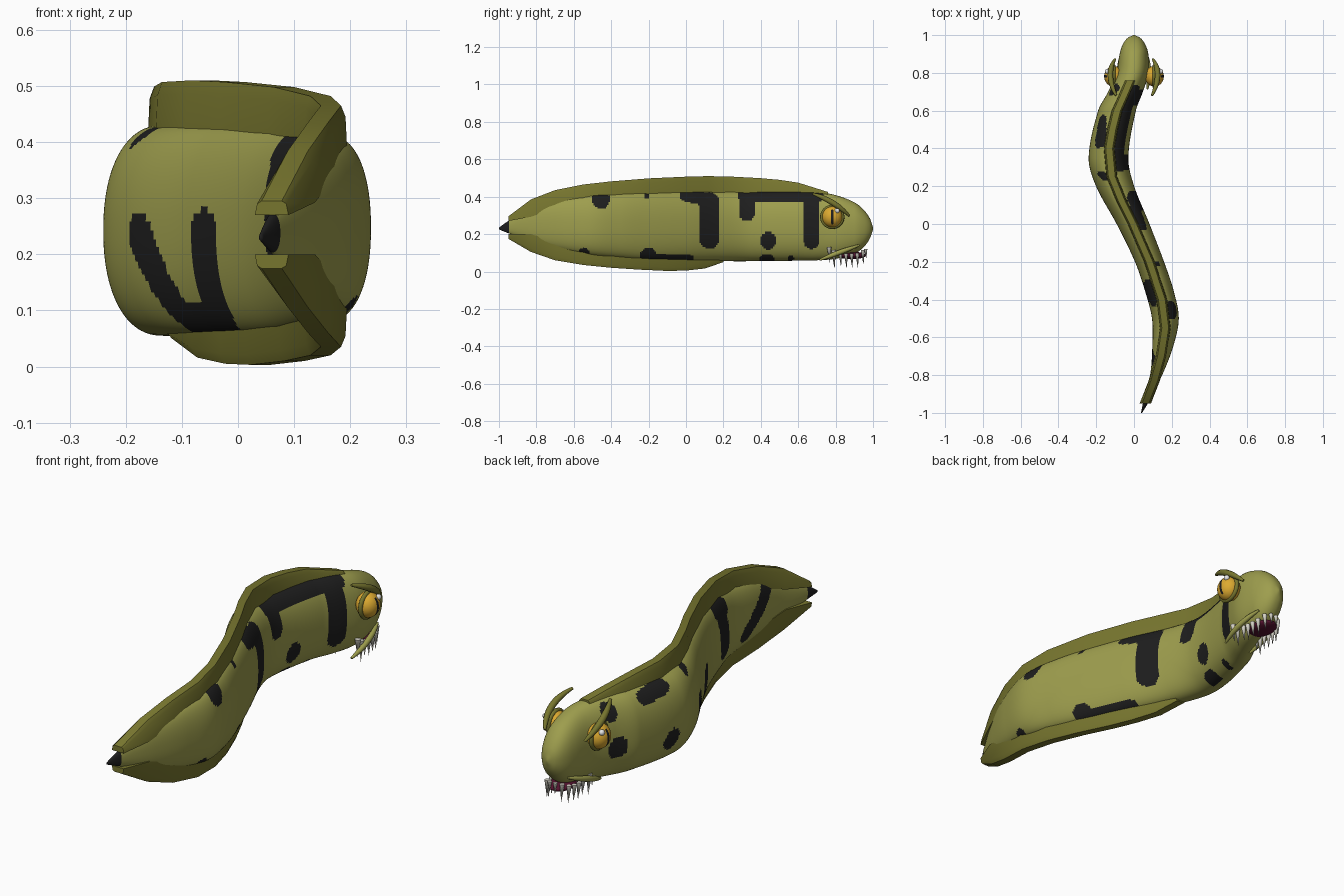
import bpy, bmesh, math
from mathutils import Vector

if "Cube" in bpy.data.objects:
    bpy.data.objects.remove(bpy.data.objects["Cube"])

def mat(name, c):
    m = bpy.data.materials.new(name)
    m.diffuse_color = (*c, 1)
    m.use_nodes = True
    m.node_tree.nodes["Principled BSDF"].inputs["Base Color"].default_value = m.diffuse_color
    return m

OLIVE = mat("olive skin", (0.34, 0.34, 0.075))
DARK = mat("dark olive", (0.185, 0.18, 0.028))
BLACK = mat("black", (0.013, 0.013, 0.013))
YELLOW = mat("amber", (0.72, 0.40, 0.03))
WHITE = mat("white", (0.9, 0.9, 0.9))
BONE = mat("tooth ivory", (0.68, 0.66, 0.58))
RED = mat("mouth red", (0.09, 0.006, 0.028))

def finish(bm, name, mats, angle=180):
    bmesh.ops.recalc_face_normals(bm, faces=bm.faces)
    me = bpy.data.meshes.new(name)
    bm.to_mesh(me)
    bm.free()
    for m in mats:
        me.materials.append(m)
    ob = bpy.data.objects.new(name, me)
    bpy.context.collection.objects.link(ob)
    bpy.ops.object.select_all(action='DESELECT')
    ob.select_set(True)
    bpy.context.view_layer.objects.active = ob
    bpy.ops.object.shade_smooth_by_angle(angle=math.radians(angle))
    return ob

def loft(bm, rings):
    rows = [[bm.verts.new(p) for p in r] for r in rings]
    n = len(rows[0])
    for a, b in zip(rows, rows[1:]):
        for i in range(n):
            bm.faces.new((a[i], a[(i + 1) % n], b[(i + 1) % n], b[i]))
    bm.faces.new(rows[0])
    bm.faces.new(rows[-1])

# Body stations: y, centre x, half width, top z, bottom z
BODY = [(-1, .04, .003, .235, .225), (-.95, .06, .013, .27, .205), (-.8, .117, .032, .345, .15),
        (-.65, .152, .055, .39, .11), (-.5, .166, .071, .41, .085), (-.35, .133, .076, .42, .07),
        (-.2, .082, .077, .425, .06), (0, -.005, .087, .43, .056), (.2, -.1, .101, .43, .055),
        (.35, -.135, .105, .43, .055), (.6, -.09, .1, .43, .058), (.7, -.045, .092, .425, .06),
        (.8, -.008, .086, .408, .068), (.9, 0, .076, .37, .095), (.95, 0, .06, .33, .13),
        (.985, 0, .034, .28, .18), (1, 0, .003, .235, .225)]

def station(y):
    k = 0
    while k < len(BODY) - 2 and y > BODY[k + 1][0]:
        k += 1
    p = [BODY[max(0, min(len(BODY) - 1, k + j))] for j in (-1, 0, 1, 2)]
    h = p[2][0] - p[1][0]
    t = max(0, min(1, (y - p[1][0]) / h))
    out = []
    for c in range(1, 5):
        m0 = (p[2][c] - p[0][c]) / (p[2][0] - p[0][0]) * h
        m1 = (p[3][c] - p[1][c]) / (p[3][0] - p[1][0]) * h
        out.append((2*t**3 - 3*t*t + 1) * p[1][c] + (t**3 - 2*t*t + t) * m0
                   + (3*t*t - 2*t**3) * p[2][c] + (t**3 - t*t) * m1)
    return out

# Black markings as capsules on each flank: y0, z0, y1, z1, radius
RIGHT = [(.31, .405, .70, .405, .035), (.325, .4, .325, .31, .042), (.67, .4, .67, .16, .04),
         (.44, .17, .44, .16, .042), (0, .41, .12, .38, .035), (.125, .37, .125, .175, .053),
         (-.2, .08, -.2, .085, .045), (-.2, .075, .02, .067, .022), (-.455, .38, -.455, .4, .045),
         (-.21, .405, -.21, .41, .015), (-.55, .1, -.54, .1, .025), (.42, .06, .44, .06, .032),
         (.56, .07, .56, .07, .017)]
LEFT = [(.69, .2, .69, .22, .038), (.71, .36, .71, .38, .03), (.43, .165, .42, .18, .04),
        (.55, .39, .43, .405, .028), (.25, .42, .26, .41, .02), (.15, .24, .07, .1, .036),
        (.07, .08, -.05, .09, .028), (-.06, .1, -.06, .24, .042), (-.33, .39, -.4, .37, .04),
        (-.36, .35, -.38, .2, .052), (-.73, .34, -.68, .27, .033), (-.68, .27, -.58, .17, .035)]

def marked(y, z, spots):
    for a, b, c, d, r in spots:
        u, v = Vector((c - a, d - b)), Vector((y - a, z - b))
        t = max(0, min(1, v.dot(u) / max(u.dot(u), 1e-9)))
        if (v - u * t).length < r:
            return True
    return False

# Body
bm = bmesh.new()
N, rings = 96, []
for i in range(301):
    y = -math.cos(math.pi * i / 300) * .35 + (-1 + 2 * i / 300) * .65
    cx, hw, zt, zb = station(y)
    ring = []
    for j in range(N):
        a = 2 * math.pi * j / N
        c, s = math.cos(a), math.sin(a)
        ring.append((cx + hw * math.copysign(abs(c) ** .9, c), y,
                     (zt + zb) / 2 + (zt - zb) / 2 * math.copysign(abs(s) ** .9, s)))
    rings.append(ring)
loft(bm, rings)
for f in bm.faces:
    p = f.calc_center_median()
    side = RIGHT if p.x > station(p.y)[0] else LEFT
    f.material_index = int(p.y < -.945 or marked(p.y, p.z, side))
finish(bm, "body", [OLIVE, BLACK])

# Fins: tapered strips that follow the spine (y, tip z)
def fin(name, pts, up):
    bm = bmesh.new()
    rings = []
    for y, tip in pts:
        cx, hw, zt, zb = station(y)
        base = zt - .04 if up else zb + .04
        if y < -.9:
            base = tip - .025 if up else tip + .025
        mid = base + (tip - base) * .8
        rings.append([(cx - .03, y, base), (cx - .026, y, mid), (cx - .018, y, tip),
                      (cx + .018, y, tip), (cx + .026, y, mid), (cx + .03, y, base)])
    loft(bm, rings)
    finish(bm, name, [DARK], 35)

fin("dorsal_fin", [(-.95, .295), (-.83, .385), (-.7, .435), (-.55, .465), (-.4, .482), (-.2, .498),
                   (0, .507), (.12, .51), (.25, .507), (.4, .499), (.5, .49), (.6, .475),
                   (.68, .45), (.76, .425)], True)
fin("belly_fin", [(-.95, .175), (-.83, .105), (-.7, .06), (-.55, .035), (-.4, .02), (-.25, .01),
                  (-.1, .003), (0, .005), (.1, .016), (.2, .05)], False)

def ball(name, loc, scale, mats, rule=None):
    bm = bmesh.new()
    bmesh.ops.create_uvsphere(bm, u_segments=48, v_segments=32, radius=1)
    for f in bm.faces:
        if rule:
            f.material_index = rule(f.calc_center_median())
    for v in bm.verts:
        v.co = Vector(loc) + Vector([v.co[k] * scale[k] for k in range(3)])
    finish(bm, name, mats)

def tube(name, pts, radii, material):
    # Smooth tapered ridge through a few points
    bm = bmesh.new()
    a, b, c = map(Vector, pts)
    rings = []
    for i in range(13):
        t = i / 12
        p = a * (1 - t) * (1 - 2 * t) + b * 4 * t * (1 - t) + c * t * (2 * t - 1)
        d = (a * (4 * t - 3) + b * (4 - 8 * t) + c * (4 * t - 1)).normalized()
        n = d.cross(Vector((1, 0, 0))).normalized()
        m = d.cross(n)
        r = radii[0] + (radii[1] - radii[0]) * abs(2 * t - 1) ** 2
        rings.append([p + (n * math.cos(k * math.pi / 5) + m * math.sin(k * math.pi / 5)) * r
                      for k in range(10)])
    loft(bm, rings)
    finish(bm, name, [material], 50)

for s, tag in ((1, "right"), (-1, "left")):
    # Eye with slit pupil, glint, lid ring and brow
    ball(tag + "_eye", (s * .108, .782, .292), (.05, .054, .056), [YELLOW, BLACK],
         lambda p: int(p.x * s > 0 and (p.y / .17) ** 2 + (p.z / .72) ** 2 < 1))
    ball(tag + "_eye_glint", (s * .142, .808, .325), (.012, .013, .013), [WHITE])
    bpy.ops.mesh.primitive_torus_add(major_radius=.055, minor_radius=.01, major_segments=40,
                                     minor_segments=10, location=(s * .108, .782, .292),
                                     rotation=(0, math.pi / 2, 0))
    ring = bpy.context.object
    ring.name = tag + "_eyelid"
    ring.data.materials.append(DARK)
    bpy.ops.object.shade_smooth_by_angle(angle=math.pi)
    tube(tag + "_brow", [(s * .095, .68, .415), (s * .125, .785, .367), (s * .1, .873, .298)],
         (.015, .006), DARK)
    tube(tag + "_lip", [(s * .07, .715, .062), (s * .078, .82, .102), (s * .055, .925, .14)],
         (.013, .005), OLIVE)

# Mouth
ball("mouth", (0, .885, .086), (.054, .076, .02), [RED])

# Teeth around the mouth rim
bm = bmesh.new()
def tooth(x, y, top, tip, r):
    ring = [bm.verts.new((x + r * math.cos(k * math.pi / 5), y + r * math.sin(k * math.pi / 5), top))
            for k in range(10)]
    end = bm.verts.new((x * .95, y + .004, tip))
    bm.faces.new(ring)
    for k in range(10):
        bm.faces.new((ring[k], ring[(k + 1) % 10], end))
for s in (1, -1):
    for y, x, top, tip, r in [(.765, .068, .13, .045, .013), (.79, .066, .115, .012, .013),
                              (.825, .06, .1, .025, .011), (.855, .06, .095, .015, .011),
                              (.885, .058, .095, .02, .011), (.915, .052, .1, .018, .011),
                              (.945, .038, .115, .035, .011), (.96, .014, .12, .07, .01)]:
        tooth(s * x, y, top, tip, r)
finish(bm, "teeth", [BONE], 50)
